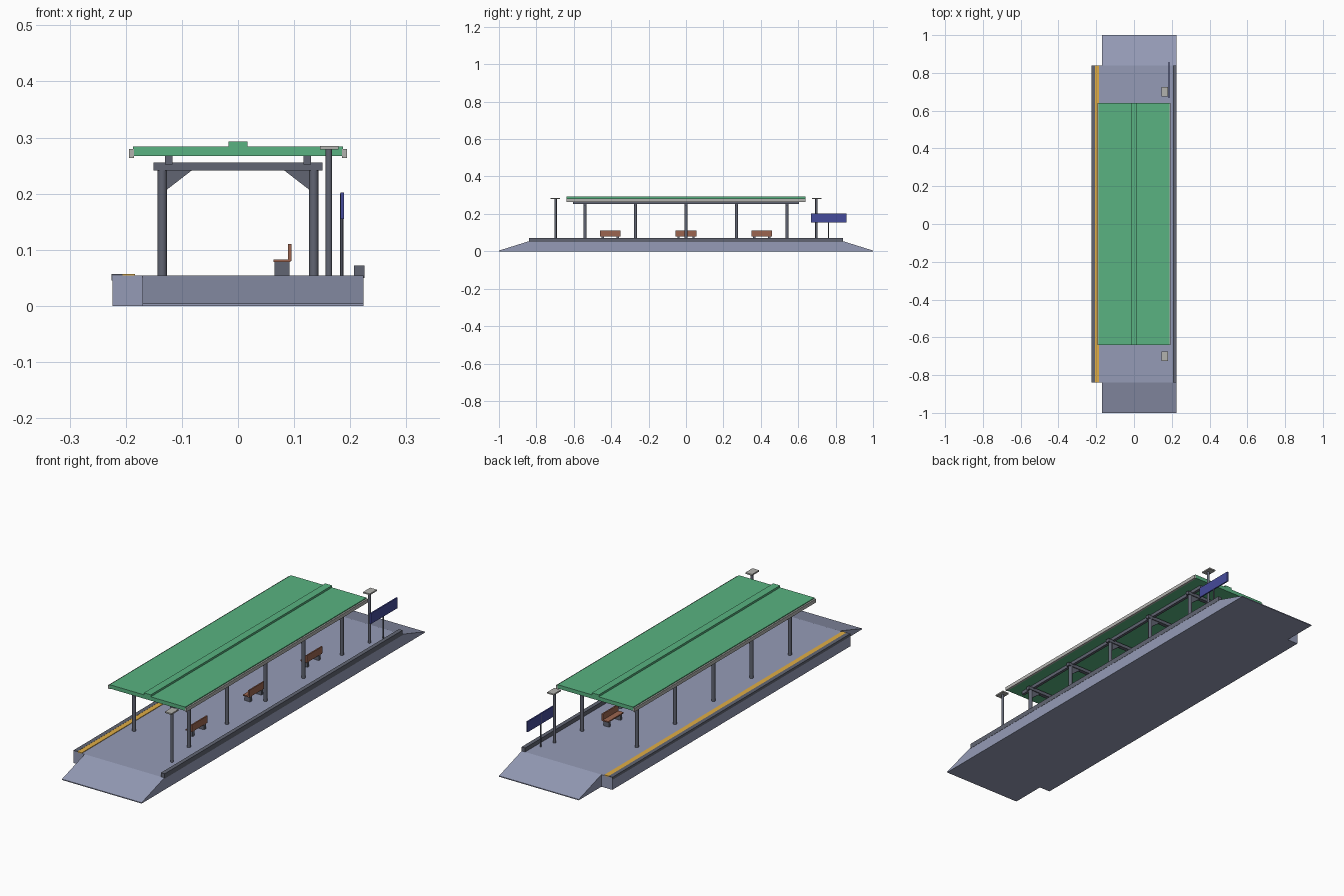
import bpy, bmesh, math

if "Cube" in bpy.data.objects:
    bpy.data.objects.remove(bpy.data.objects["Cube"])


def material(name, rgb):
    m = bpy.data.materials.new(name)
    m.diffuse_color = (*rgb, 1)
    m.use_nodes = True
    m.node_tree.nodes["Principled BSDF"].inputs["Base Color"].default_value = m.diffuse_color
    return m


STONE = material("stone", (0.30, 0.33, 0.47))
STEEL = material("steel", (0.12, 0.13, 0.17))
GREEN = material("roof_green", (0.10, 0.45, 0.22))
YELLOW = material("safety_yellow", (0.75, 0.42, 0.06))
WOOD = material("wood", (0.33, 0.13, 0.08))
BLUE = material("sign_blue", (0.06, 0.07, 0.33))
PALE = material("pale_grey", (0.45, 0.45, 0.43))


def finish(name, bm, mat):
    bmesh.ops.recalc_face_normals(bm, faces=bm.faces)
    me = bpy.data.meshes.new(name)
    bm.to_mesh(me)
    bm.free()
    me.materials.append(mat)
    ob = bpy.data.objects.new(name, me)
    bpy.context.collection.objects.link(ob)
    return ob


def box(name, x, y, z, mat):
    """Box from (min, max) ranges on each axis."""
    bm = bmesh.new()
    bmesh.ops.create_cube(bm, size=1)
    for v in bm.verts:
        for i, r in enumerate((x, y, z)):
            v.co[i] = r[0] if v.co[i] < 0 else r[1]
    return finish(name, bm, mat)


def prism(name, points, offset, mat):
    """Planar profile extruded by an offset vector."""
    bm = bmesh.new()
    face = bm.faces.new([bm.verts.new(p) for p in points])
    ext = bmesh.ops.extrude_face_region(bm, geom=[face])
    bmesh.ops.translate(bm, vec=offset, verts=[g for g in ext["geom"] if isinstance(g, bmesh.types.BMVert)])
    return finish(name, bm, mat)


def post(name, x, y, z, radius, mat, sides=10):
    bm = bmesh.new()
    bmesh.ops.create_cone(bm, cap_ends=True, segments=sides, radius1=radius, radius2=radius, depth=z[1] - z[0])
    bmesh.ops.translate(bm, vec=(x, y, (z[0] + z[1]) / 2), verts=bm.verts)
    ob = finish(name, bm, mat)
    for p in ob.data.polygons:
        p.use_smooth = abs(p.normal.z) < 0.5
    ob.data.set_sharp_from_angle(angle=math.radians(40))
    return ob


DECK = 0.054
L = 0.84

# Platform slab with a ramp at each end
prism("platform", [(-0.17, y, z) for y, z in
      ((-1, 0), (1, 0), (1, 0.004), (L, DECK), (-L, DECK), (-1, 0.004))], (0.394, 0, 0), STONE)
box("track_side_wall", (-0.224, -0.17), (-L, L), (0, DECK), STONE)
box("edge_coping", (-0.225, -0.206), (-L, L), (0.045, 0.057), STEEL)
box("warning_line", (-0.206, -0.184), (-L, L), (0.05, 0.0565), YELLOW)
box("rear_curb", (0.207, 0.225), (-L, L), (0.05, 0.072), STEEL)

# Canopy frames: columns, cross beam and triangular braces
for i in range(5):
    y = -0.54 + 0.27 * i
    box(f"cross_beam_{i}", (-0.151, 0.151), (y - 0.009, y + 0.009), (0.241, 0.256), STEEL)
    for s in (-1, 1):
        post(f"column_{i}_{s}", s * 0.135, y, (DECK, 0.242), 0.0085, STEEL)
        prism(f"brace_{i}_{s}", [(s * 0.127, y - 0.005, 0.207), (s * 0.127, y - 0.005, 0.241),
              (s * 0.083, y - 0.005, 0.241)], (0, 0.01, 0), STEEL)

# Roof: purlins, sheet, gutters and ridge cap
for s in (-1, 1):
    box(f"purlin_{s}", sorted((s * 0.117, s * 0.13)), (-0.605, 0.605), (0.252, 0.268), STEEL)
    box(f"gutter_{s}", sorted((s * 0.185, s * 0.194)), (-0.64, 0.64), (0.264, 0.28), PALE)
box("roof", (-0.187, 0.187), (-0.64, 0.64), (0.267, 0.284), GREEN)
box("ridge_cap", (-0.017, 0.017), (-0.64, 0.64), (0.28, 0.293), GREEN)

# Benches facing the track
for i, y in enumerate((-0.405, 0, 0.405)):
    box(f"bench_seat_{i}", (0.063, 0.094), (y - 0.055, y + 0.055), (0.078, 0.083), WOOD)
    box(f"bench_back_{i}", (0.089, 0.095), (y - 0.055, y + 0.055), (0.08, 0.11), WOOD)
    for s in (-1, 1):
        c = y + s * 0.04
        box(f"bench_leg_{i}_{s}", (0.065, 0.092), (c - 0.006, c + 0.006), (DECK, 0.079), STEEL)

# Lamps beyond each end of the roof
for s in (-1, 1):
    post(f"lamp_post_{s}", 0.162, s * 0.697, (DECK, 0.28), 0.006, STEEL)
    box(f"lamp_head_{s}", (0.146, 0.179), (s * 0.7 - 0.025, s * 0.7 + 0.025), (0.279, 0.285), PALE)

# Station sign on one post
post("sign_post", 0.185, 0.762, (DECK, 0.2), 0.003, STEEL, 8)
box("sign_panel", (0.183, 0.189), (0.668, 0.857), (0.155, 0.202), BLUE)
